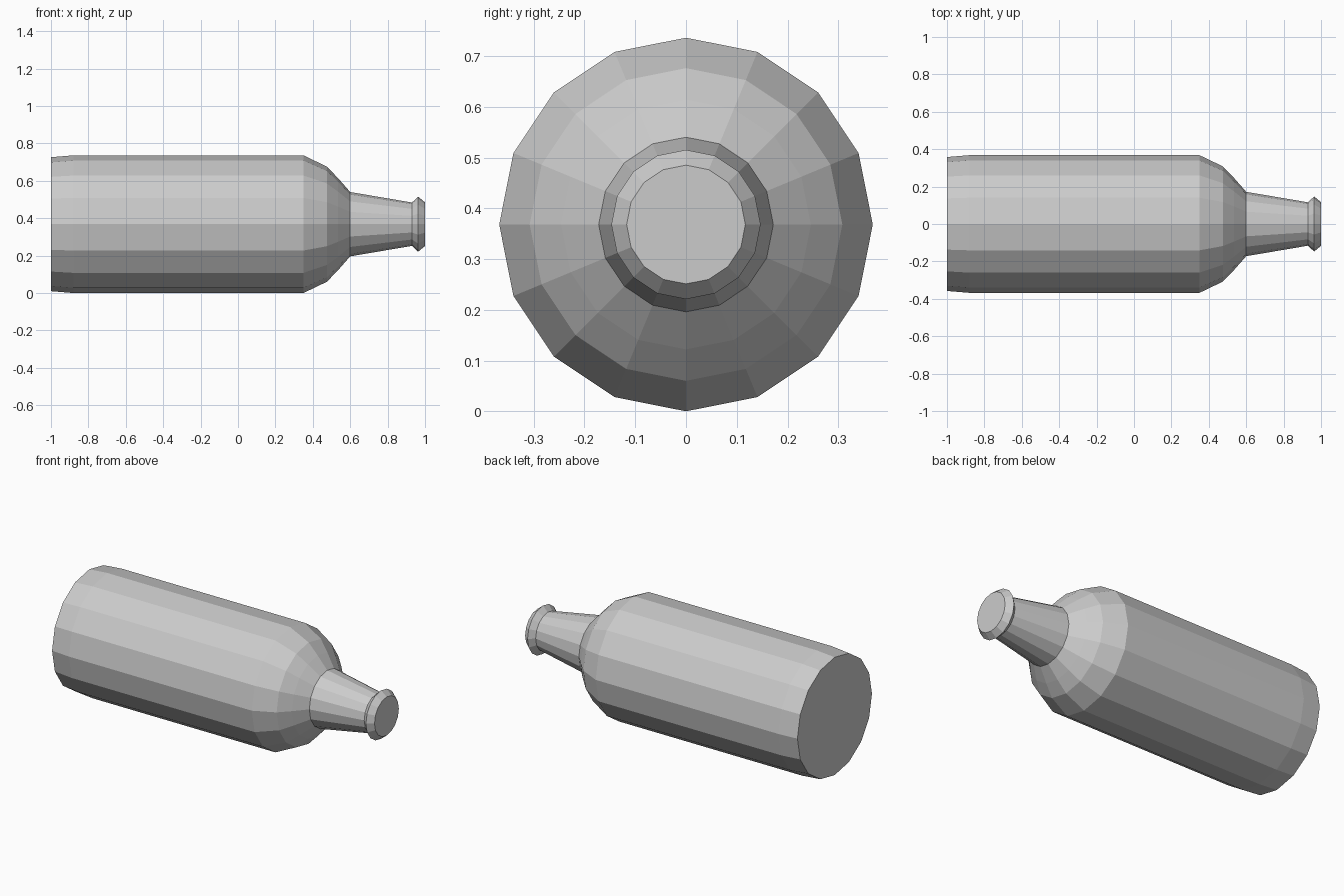
import bpy
import bmesh
from math import cos, sin, tau

cube = bpy.data.objects.get("Cube")
if cube:
    bpy.data.objects.remove(cube, do_unlink=True)

SIDES = 16
AXIS_HEIGHT = 0.368

grey = bpy.data.materials.new("plain_grey")
grey.use_nodes = True
grey.diffuse_color = (0.6, 0.6, 0.6, 1)
grey.node_tree.nodes["Principled BSDF"].inputs["Base Color"].default_value = grey.diffuse_color


def turned_part(name, profile, cap_start=False, cap_end=False):
    """Faceted solid of revolution about the x axis from (x, radius) points."""
    bm = bmesh.new()
    rings = [[bm.verts.new((x, r * sin(tau * i / SIDES), r * cos(tau * i / SIDES)))
              for i in range(SIDES)] for x, r in profile]
    for a, b in zip(rings, rings[1:]):
        for i in range(SIDES):
            j = (i + 1) % SIDES
            bm.faces.new((a[i], b[i], b[j], a[j]))
    if cap_start:
        bm.faces.new(rings[0])
    if cap_end:
        bm.faces.new(rings[-1][::-1])
    # Orient every face away from the axis, and the caps along it
    bm.normal_update()
    middle = (profile[0][0] + profile[-1][0]) / 2
    for face in bm.faces:
        c = face.calc_center_median()
        if len(face.verts) == SIDES:
            outward = face.normal.x * (c.x - middle)
        else:
            outward = face.normal.y * c.y + face.normal.z * c.z
        if outward < 0:
            face.normal_flip()
    mesh = bpy.data.meshes.new(name)
    bm.to_mesh(mesh)
    bm.free()
    mesh.materials.append(grey)
    obj = bpy.data.objects.new(name, mesh)
    obj.location.z = AXIS_HEIGHT
    bpy.context.collection.objects.link(obj)
    return obj


# Main barrel with tapered base and rounded shoulder
turned_part("bottle_body", [(-1, 0.358), (-0.88, 0.368), (0.35, 0.368),
                            (0.475, 0.308), (0.535, 0.246), (0.6, 0.172)], cap_start=True)

# Tapering neck
turned_part("bottle_neck", [(0.6, 0.172), (0.93, 0.116)])

# Flared lip with a closed end
turned_part("bottle_lip", [(0.93, 0.116), (0.963, 0.147), (1, 0.117)], cap_end=True)
